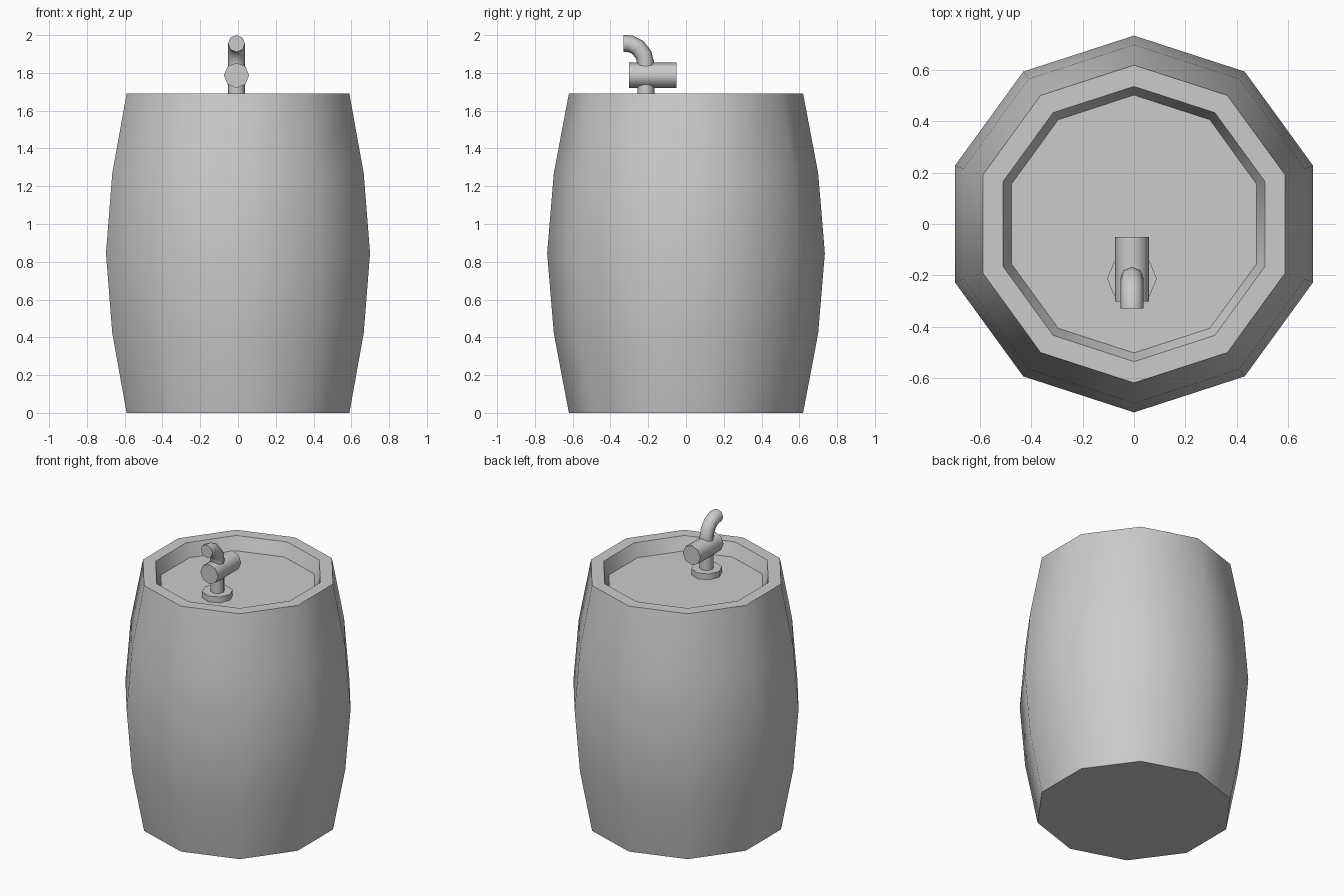
import bpy, bmesh, math
from mathutils import Vector, Matrix

cube = bpy.data.objects.get("Cube")
if cube:
    bpy.data.objects.remove(cube, do_unlink=True)

grey = bpy.data.materials.new("plain_grey")
grey.use_nodes = True
COLOUR = (0.6, 0.6, 0.6, 1)
grey.diffuse_color = COLOUR
grey.node_tree.nodes["Principled BSDF"].inputs["Base Color"].default_value = COLOUR


def loft(name, rings, sides, start=0.0):
    """Skin rings given as (centre, axis direction, radius), capped at both ends."""
    bm = bmesh.new()
    loops = []
    for centre, axis, radius in rings:
        # all axes lie in the YZ plane, so X is always across the section
        across = Vector((1, 0, 0))
        up = Vector(axis).normalized().cross(across)
        loop = []
        for i in range(sides):
            a = start + math.tau * i / sides
            offset = across * math.cos(a) + up * math.sin(a)
            loop.append(bm.verts.new(Vector(centre) + offset * radius))
        loops.append(loop)
    for low, high in zip(loops, loops[1:]):
        for i in range(sides):
            j = (i + 1) % sides
            bm.faces.new((low[i], low[j], high[j], high[i]))
    bm.faces.new(loops[0])
    bm.faces.new(loops[-1])
    bmesh.ops.recalc_face_normals(bm, faces=bm.faces)
    mesh = bpy.data.meshes.new(name)
    bm.to_mesh(mesh)
    bm.free()
    mesh.materials.append(grey)
    obj = bpy.data.objects.new(name, mesh)
    bpy.context.collection.objects.link(obj)
    bpy.ops.object.select_all(action='DESELECT')
    obj.select_set(True)
    bpy.context.view_layer.objects.active = obj
    bpy.ops.object.shade_smooth_by_angle(angle=math.radians(50))
    return obj


UP = (0, 0, 1)
HEIGHT, FLOOR = 1.69, 1.60
TAP_X, TAP_Y = -0.008, -0.213

# Ten-sided bulging barrel with a recessed lid
profile = [(0.62, 0), (0.70, HEIGHT * 0.25), (0.735, HEIGHT * 0.5),
           (0.70, HEIGHT * 0.75), (0.62, HEIGHT), (0.537, HEIGHT), (0.503, FLOOR)]
loft("barrel", [((0, 0, z), UP, r) for r, z in profile], 10, math.pi / 2)

# Tap: collar, stem and cross body
for name, radius, low, high in (("tap_collar", 0.097, FLOOR, 1.64),
                                ("tap_stem", 0.045, 1.62, 1.78)):
    loft(name, [((TAP_X, TAP_Y, z), UP, radius) for z in (low, high)], 8)
loft("tap_body", [((TAP_X, y, 1.787), (0, 1, 0), 0.067) for y in (-0.302, -0.05)], 8)

# Bent spout, with each ring turned along the path
path = [Vector((TAP_X, y, z)) for y, z in ((TAP_Y, 1.79), (TAP_Y, 1.85), (-0.224, 1.895),
                                           (-0.254, 1.934), (-0.296, 1.955), (-0.33, 1.955))]
rings = []
for i, point in enumerate(path):
    axis = path[min(i + 1, len(path) - 1)] - path[max(i - 1, 0)]
    if i == len(path) - 1:
        axis = Vector((0, -1, 0))
    rings.append((point, axis, 0.045))
loft("tap_spout", rings, 8)
